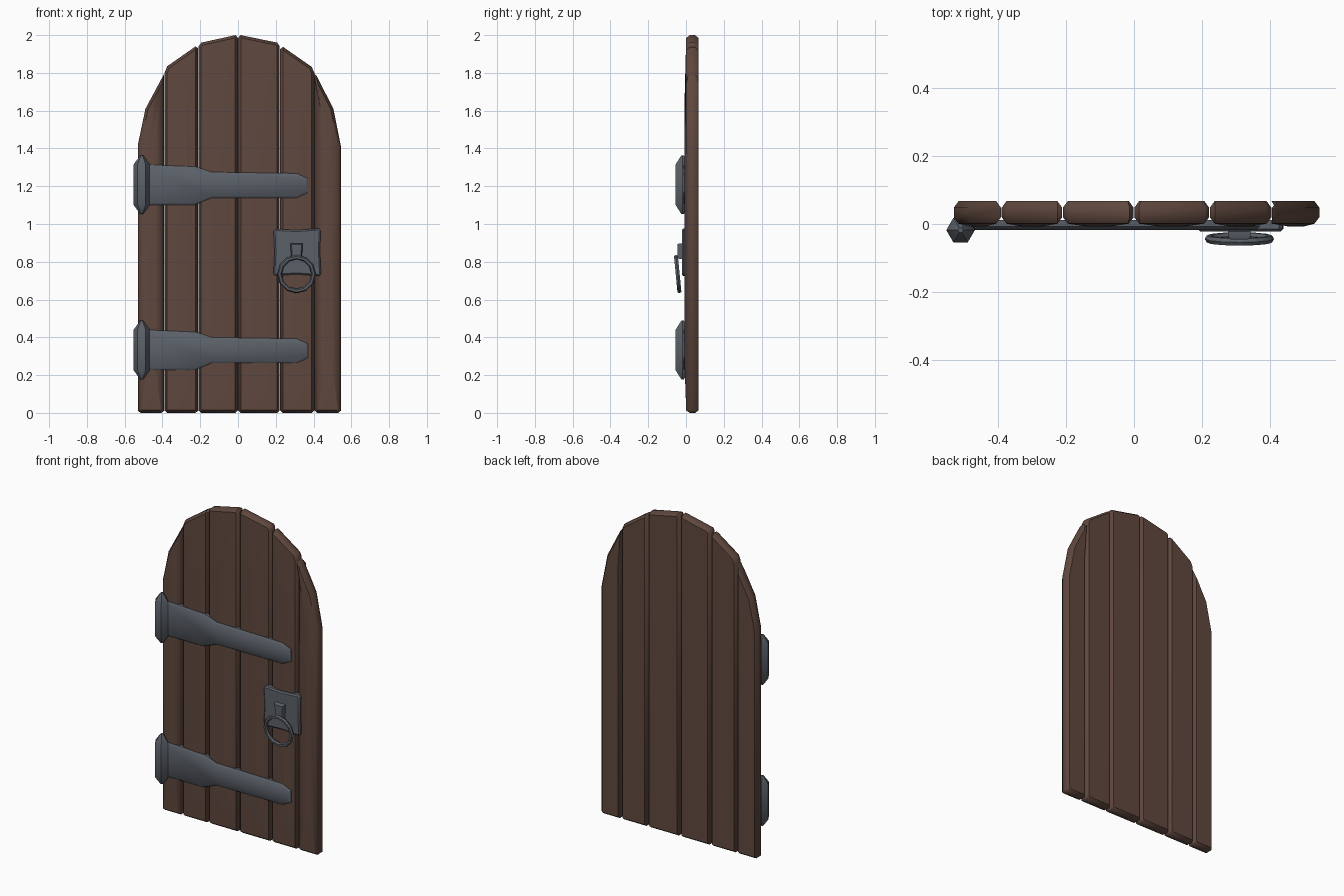
import bpy, bmesh, math
from mathutils import Vector

if "Cube" in bpy.data.objects:
    bpy.data.objects.remove(bpy.data.objects["Cube"])


def material(name, rgb):
    m = bpy.data.materials.new(name)
    m.diffuse_color = (*rgb, 1)
    m.use_nodes = True
    m.node_tree.nodes["Principled BSDF"].inputs["Base Color"].default_value = m.diffuse_color
    return m


WOOD = material("wood", (0.115, 0.064, 0.048))
IRON = material("iron", (0.105, 0.118, 0.14))


def finish(ob, mat, angle=40):
    ob.data.materials.append(mat)
    bpy.ops.object.select_all(action='DESELECT')
    ob.select_set(True)
    bpy.context.view_layer.objects.active = ob
    bpy.ops.object.shade_smooth_by_angle(angle=math.radians(angle))


def from_rings(name, rings, mat, angle=40):
    """Skin a stack of equal-length point rings and cap both ends."""
    bm = bmesh.new()
    loops = [[bm.verts.new(p) for p in r] for r in rings]
    n = len(loops[0])
    for a, b in zip(loops, loops[1:]):
        for i in range(n):
            j = (i + 1) % n
            bm.faces.new((a[i], a[j], b[j], b[i]))
    bm.faces.new(loops[0])
    bm.faces.new(loops[-1])
    bmesh.ops.recalc_face_normals(bm, faces=bm.faces)
    me = bpy.data.meshes.new(name)
    bm.to_mesh(me)
    bm.free()
    ob = bpy.data.objects.new(name, me)
    bpy.context.collection.objects.link(ob)
    finish(ob, mat, angle)
    return ob


def inset(pts, d):
    """Mitred inward offset of a counter-clockwise outline."""
    out = []
    for i, p in enumerate(pts):
        p = Vector(p)
        e1 = (p - Vector(pts[i - 1])).normalized()
        e2 = (Vector(pts[(i + 1) % len(pts)]) - p).normalized()
        n1, n2 = Vector((-e1.y, e1.x)), Vector((-e2.y, e2.x))
        out.append(p + (n1 + n2) * d / (1 + n1.dot(n2)))
    return out


def slab(outline, layers):
    return [[(p[0], y, p[1]) for p in inset(outline, d)] for y, d in layers]


# Planks: left x, right x, arched top points running right to left
planks = [
    (-0.53, -0.391, [(-0.391, 1.795), (-0.49, 1.61), (-0.53, 1.42)]),
    (-0.389, -0.211, [(-0.211, 1.93), (-0.225, 1.94), (-0.375, 1.835), (-0.389, 1.80)]),
    (-0.209, -0.001, [(-0.001, 1.985), (-0.013, 2.0), (-0.195, 1.96), (-0.209, 1.94)]),
    (0.001, 0.221, [(0.221, 1.94), (0.208, 1.96), (0.014, 2.0), (0.001, 1.985)]),
    (0.223, 0.404, [(0.404, 1.80), (0.39, 1.832), (0.238, 1.938), (0.223, 1.925)]),
    (0.406, 0.545, [(0.545, 1.41), (0.505, 1.61), (0.416, 1.785), (0.406, 1.795)]),
]
for i, (x0, x1, top) in enumerate(planks):
    outline = [(x0, 0.012), (x0 + 0.014, 0), (x1 - 0.014, 0), (x1, 0.012)] + top
    rings = slab(outline, [(0.067, 0.014), (0.048, 0), (0.02, 0), (0.001, 0.014)])
    # gently swollen front face
    cx, cz = (x0 + x1) / 2, 0.85
    rings.append([(cx + (x - cx) * 0.35, -0.007, cz + (z - cz) * 0.72)
                  for x, z in outline])
    from_rings(f"plank_{i + 1}", rings, WOOD)

# Hinge straps and knuckles
strap = [(-0.49, -0.107), (-0.23, -0.107), (-0.14, -0.07), (0.31, -0.07),
         (0.37, -0.042), (0.37, 0.033), (0.31, 0.06), (-0.14, 0.067),
         (-0.22, 0.095), (-0.49, 0.107)]
for label, z in (("upper", 1.208), ("lower", 0.333)):
    outline = [(x, z + h) for x, h in strap]
    from_rings(f"{label}_hinge_strap",
               slab(outline, [(0.012, 0), (-0.008, 0), (-0.018, 0.012)]), IRON)
    rings = []
    for h, r in ((-0.155, 0.008), (-0.108, 0.042), (0.108, 0.042), (0.155, 0.008)):
        rings.append([(-0.51 + r * math.cos(k * math.pi / 3),
                       -0.018 + r * math.sin(k * math.pi / 3), z + h)
                      for k in range(6)])
    from_rings(f"{label}_hinge_knuckle", rings, IRON, 35)

# Lock plate with slightly flared corners
plate = [(0.187, 0.735), (0.197, 0.727), (0.31, 0.733), (0.43, 0.725), (0.44, 0.735),
         (0.434, 0.85), (0.437, 0.965), (0.427, 0.976), (0.31, 0.968), (0.2, 0.974),
         (0.188, 0.962), (0.193, 0.85)]
from_rings("lock_plate", slab(plate, [(0.012, 0), (-0.014, 0), (-0.022, 0.008)]), IRON)

# Ring holder
holder = [(0.282, 0.815), (0.338, 0.815), (0.343, 0.898), (0.277, 0.898)]
from_rings("ring_holder", slab(holder, [(-0.015, 0), (-0.036, 0), (-0.046, 0.006)]), IRON)

# Pull ring
bpy.ops.mesh.primitive_torus_add(
    major_segments=12, minor_segments=6, major_radius=0.09, minor_radius=0.012,
    location=(0.31, -0.044, 0.735), rotation=(math.radians(84), 0, 0))
ring = bpy.context.object
ring.name = "pull_ring"
# lean the lower edge of the ring out from the door
ring.rotation_euler.x = math.radians(90 + 5.5)
finish(ring, IRON, 50)
